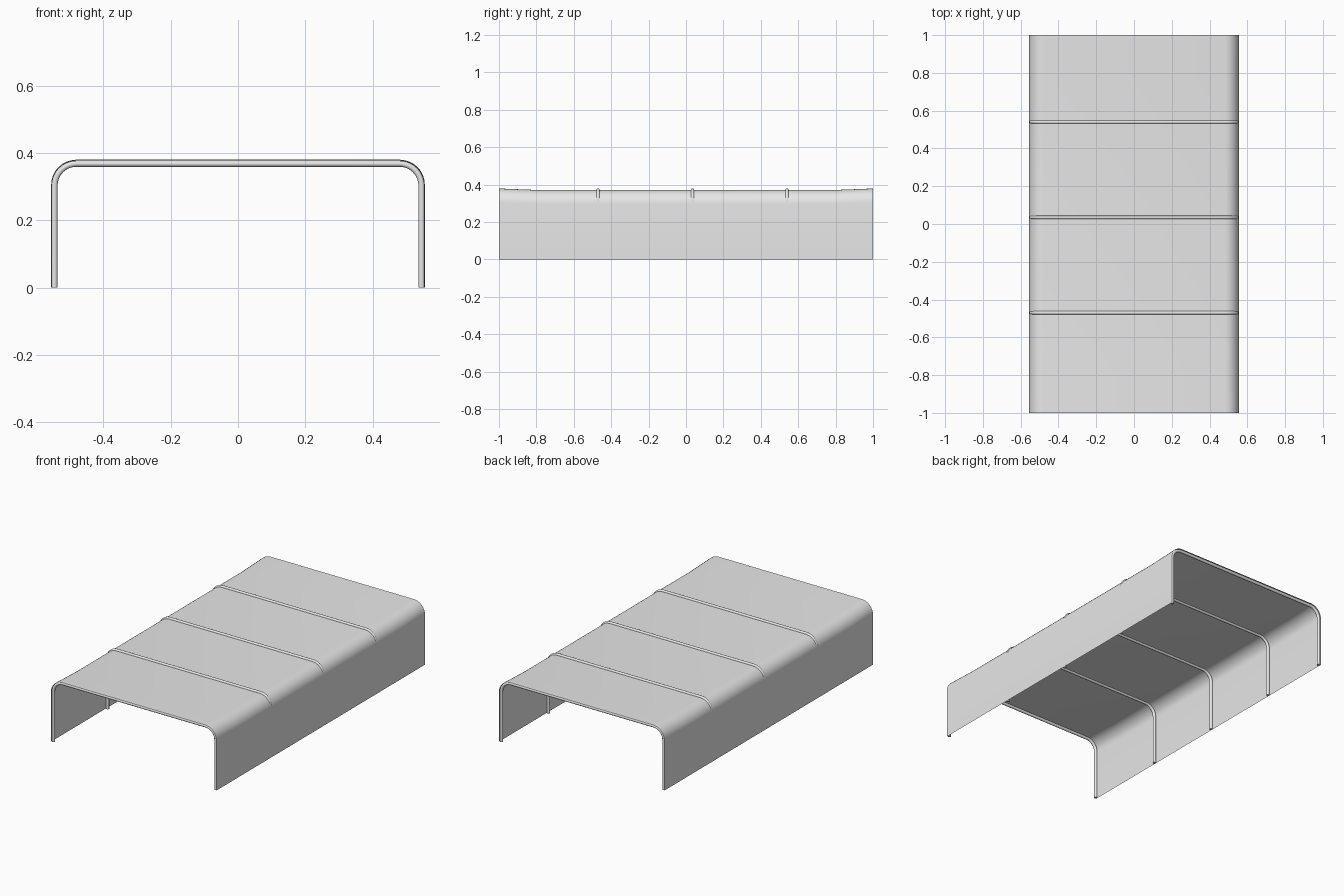
import bpy, bmesh, math
from mathutils import Vector

cube = bpy.data.objects.get("Cube")
if cube:
    bpy.data.objects.remove(cube, do_unlink=True)


def make_material(name, grey):
    mat = bpy.data.materials.new(name)
    mat.use_nodes = True
    colour = (grey, grey, grey, 1)
    mat.diffuse_color = colour
    mat.node_tree.nodes["Principled BSDF"].inputs["Base Color"].default_value = colour
    return mat


GREY = make_material("light grey", 0.8)


def arch(half_width, top, radius, steps=8):
    """Rounded upside-down U in the xz plane, from left foot to right foot."""
    half = [(half_width, 0)]
    for i in range(steps + 1):
        a = math.pi / 2 * i / steps
        half.append((half_width - radius + radius * math.cos(a),
                     top - radius + radius * math.sin(a)))
    return half + [(-x, z) for x, z in reversed(half)]


def loft(name, rings, closed_rings=False, caps=False):
    """Skin a list of equally long point rows with quads."""
    bm = bmesh.new()
    rows = [[bm.verts.new(p) for p in ring] for ring in rings]
    n = len(rows[0])
    for a, b in zip(rows, rows[1:]):
        for i in range(n if closed_rings else n - 1):
            j = (i + 1) % n
            bm.faces.new((a[i], a[j], b[j], b[i]))
    if caps:
        bm.faces.new(rows[0])
        bm.faces.new(rows[-1])
    bmesh.ops.recalc_face_normals(bm, faces=bm.faces)
    mesh = bpy.data.meshes.new(name)
    bm.to_mesh(mesh)
    bm.free()
    obj = bpy.data.objects.new(name, mesh)
    bpy.context.collection.objects.link(obj)
    mesh.materials.append(GREY)
    bpy.ops.object.select_all(action="DESELECT")
    obj.select_set(True)
    bpy.context.view_layer.objects.active = obj
    bpy.ops.object.shade_smooth_by_angle(angle=math.radians(40))
    return obj


def bow(name, y, half_width, top, tube=0.009, sides=12):
    """Round tube bent along the arch, with both feet on the ground."""
    path = arch(half_width - tube, top - tube, 0.065)
    rings = []
    for i, (x, z) in enumerate(path):
        before, after = path[max(i - 1, 0)], path[min(i + 1, len(path) - 1)]
        along = Vector((after[0] - before[0], 0, after[1] - before[1])).normalized()
        if i in (0, len(path) - 1):
            along = Vector((0, 0, 1 if i == 0 else -1))
        out = Vector((along.z, 0, -along.x))
        rings.append([Vector((x, y, z)) + tube * (math.cos(t) * out + math.sin(t) * Vector((0, 1, 0)))
                      for t in (2 * math.pi * k / sides for k in range(sides))])
    return loft(name, rings, closed_rings=True, caps=True)


# Fabric cover, pulled up slightly over the end bows
sections = [(-1, 0.378), (-0.98, 0.378), (-0.8, 0.371), (0.8, 0.371), (0.98, 0.378), (1, 0.378)]
loft("cover_sheet", [[(x, y, z) for x, z in arch(0.555, top, 0.074)] for y, top in sections])

# End bows tucked under the cover
bow("front_bow", -0.99, 0.554, 0.377)
bow("rear_bow", 0.99, 0.554, 0.377)

# Middle bows standing proud of the roof
for i, y in enumerate((-0.47, 0.035, 0.54)):
    bow(f"middle_bow_{i + 1}", y, 0.5548, 0.38)
